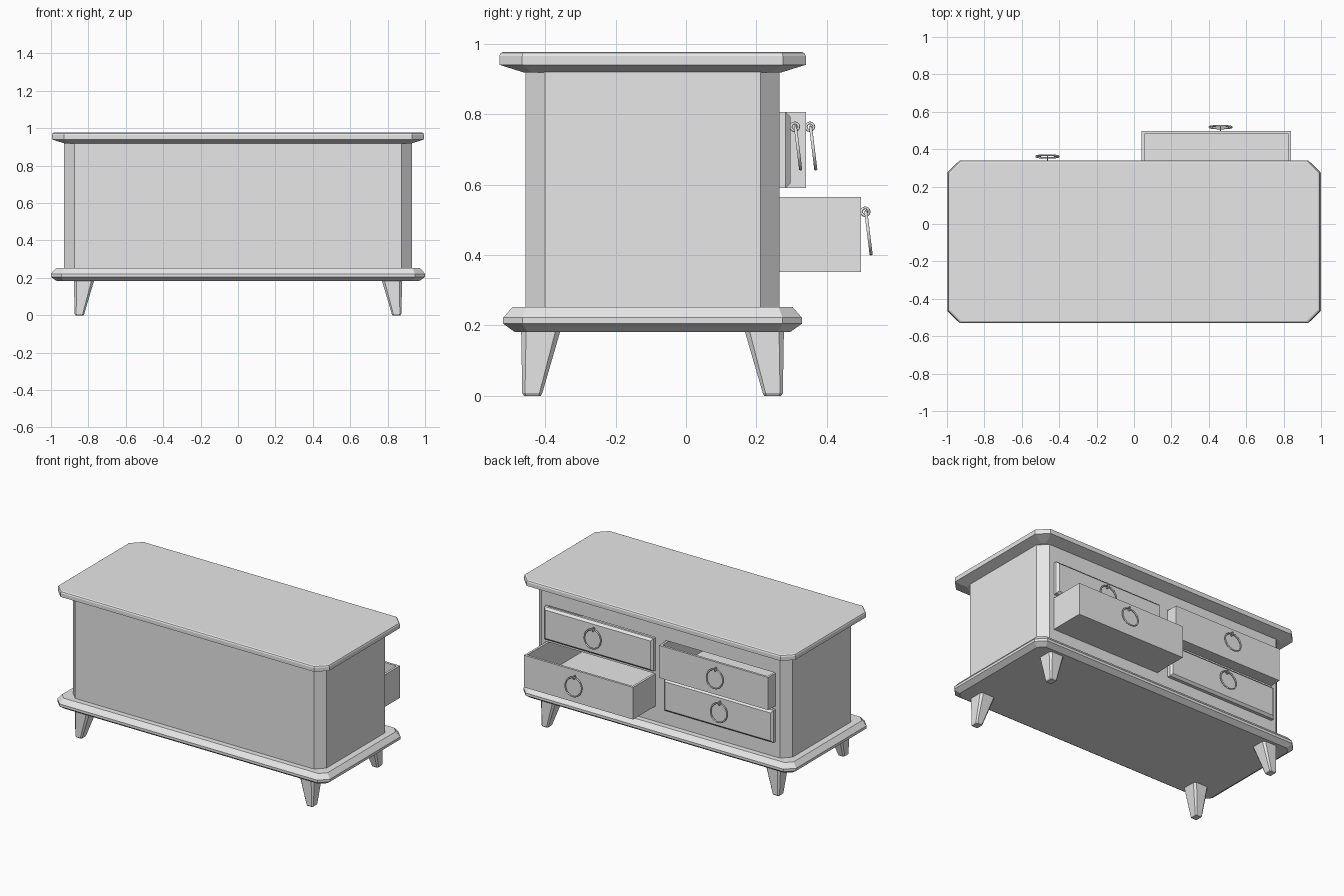
import bpy, bmesh, math
from mathutils import Matrix, Vector

if "Cube" in bpy.data.objects:
    bpy.data.objects.remove(bpy.data.objects["Cube"])

grey = bpy.data.materials.new("plain_grey")
grey.use_nodes = True
grey.diffuse_color = (0.8, 0.8, 0.8, 1)
grey.node_tree.nodes["Principled BSDF"].inputs["Base Color"].default_value = (0.8, 0.8, 0.8, 1)

CY = -0.095      # centre line of the cabinet in y


def finish(name, bm):
    bmesh.ops.recalc_face_normals(bm, faces=bm.faces)
    mesh = bpy.data.meshes.new(name)
    bm.to_mesh(mesh)
    bm.free()
    mesh.materials.append(grey)
    obj = bpy.data.objects.new(name, mesh)
    bpy.context.collection.objects.link(obj)
    return obj


def outline(x0, x1, y0, y1, c=0):
    """Rectangle, with its corners cut off by c."""
    if c <= 0:
        return [(x0, y0), (x1, y0), (x1, y1), (x0, y1)]
    return [(x0 + c, y0), (x1 - c, y0), (x1, y0 + c), (x1, y1 - c),
            (x1 - c, y1), (x0 + c, y1), (x0, y1 - c), (x0, y0 + c)]


def loft(name, rings):
    """Skin a stack of (z, outline) rings and cap both ends."""
    bm = bmesh.new()
    loops = [[bm.verts.new((x, y, z)) for x, y in pts] for z, pts in rings]
    n = len(loops[0])
    for a, b in zip(loops, loops[1:]):
        for i in range(n):
            j = (i + 1) % n
            bm.faces.new((a[i], a[j], b[j], b[i]))
    bm.faces.new(loops[0])
    bm.faces.new(loops[-1])
    return finish(name, bm)


def moulding(name, hx, hy, corner, profile):
    """Cut-corner slab whose edge follows (z, inset) steps."""
    loft(name, [(z, outline(-hx + d, hx - d, CY - hy + d, CY + hy - d,
                            corner - 0.586 * d)) for z, d in profile])


def torus(name, centre, major, minor, rotation, segments, sides):
    bm = bmesh.new()
    rings = []
    for i in range(segments):
        a = math.tau * i / segments
        ring = []
        for j in range(sides):
            b = math.tau * j / sides
            r = major + minor * math.cos(b)
            p = Vector((r * math.cos(a), r * math.sin(a), minor * math.sin(b)))
            ring.append(bm.verts.new(rotation @ p + Vector(centre)))
        rings.append(ring)
    for i in range(segments):
        a, b = rings[i], rings[(i + 1) % segments]
        for j in range(sides):
            k = (j + 1) % sides
            bm.faces.new((a[j], b[j], b[k], a[k]))
    obj = finish(name, bm)
    for face in obj.data.polygons:
        face.use_smooth = True


# top and base boards
moulding("top_board", 0.995, 0.435, 0.065,
         [(0.918, 0.07), (0.94, 0), (0.965, 0), (0.973, 0.004), (0.977, 0.012)])
moulding("base_board", 1.0, 0.424, 0.055,
         [(0.182, 0.032), (0.205, 0), (0.222, 0), (0.253, 0.027)])

# cabinet body, with four drawer slots cut into it
body = loft("cabinet_body", [(z, outline(-0.93, 0.93, CY - 0.361, CY + 0.361, 0.055))
                             for z in (0.25, 0.92)])
LEVELS = {"lower": (0.352, 0.565), "upper": (0.59, 0.806)}
GAP = 0.003
for side in (-1, 1):
    for z0, z1 in LEVELS.values():
        xa, xb = sorted((side * (0.04 - GAP), side * (0.84 + GAP)))
        cutter = loft("slot_cutter", [(z, outline(xa, xb, -0.40, 0.35))
                                      for z in (z0 - GAP, z1 + GAP)])
        cutter.hide_render = True
        cut = body.modifiers.new("slot", 'BOOLEAN')
        cut.object = cutter
        cut.operation = 'DIFFERENCE'
        cut.solver = 'EXACT'
        bpy.context.view_layer.objects.active = body
        bpy.ops.object.modifier_apply(modifier=cut.name)
        bpy.data.objects.remove(cutter)

# tapered legs
for sx, sname in ((-1, "right"), (1, "left")):
    for sy, yname in ((-1, "front"), (1, "back")):
        rings = []
        for z, x0, x1, y0, y1, c in ((0.0, 0.826, 0.868, 0.317, 0.365, 0.006),
                                     (0.008, 0.822, 0.873, 0.313, 0.37, 0.008),
                                     (0.19, 0.768, 0.878, 0.26, 0.373, 0.014)):
            xs = sorted((sx * x0, sx * x1))
            ys = sorted((CY + sy * y0, CY + sy * y1))
            rings.append((z, outline(*xs, *ys, c)))
        loft(f"{yname}_{sname}_leg", rings)


# drawers with ring pulls
def drawer(name, side, level, front, closed):
    z0, z1 = LEVELS[level]
    xa, xb = sorted((side * 0.04, side * 0.84))
    t = 0.015
    edge = 0.283 if closed else front
    outer = outline(xa, xb, edge - 0.65, edge)
    inner = outline(xa + t, xb - t, edge - 0.65 + t, edge - t)
    loft(name + "_box", [(z0, outer), (z1, outer), (z1, inner), (z0 + t, inner)])
    if closed:
        # raised panel with sloping edges
        bm = bmesh.new()
        bmesh.ops.create_cube(bm, size=1)
        for v in bm.verts:
            s = 0.014 if v.co.y > 0 else 0
            v.co = Vector(((xa + xb) / 2 + v.co.x * (xb - xa - 2 * s),
                           front if v.co.y > 0 else edge,
                           (z0 + z1) / 2 + v.co.z * (z1 - z0 - 2 * s)))
        finish(name + "_panel", bm)
    x, z = side * 0.463, z1 - 0.042
    torus(name + "_eyelet", (x, front + 0.012, z), 0.011, 0.004,
          Matrix.Rotation(math.pi / 2, 3, 'Y'), 12, 6)
    tilt = math.radians(7)
    torus(name + "_ring", (x, front + 0.021, z - 0.06), 0.06, 0.005,
          Matrix.Rotation(math.pi / 2 + tilt, 3, 'X'), 24, 6)


drawer("upper_left_drawer", 1, "upper", 0.297, True)
drawer("lower_left_drawer", 1, "lower", 0.497, False)
drawer("upper_right_drawer", -1, "upper", 0.34, False)
drawer("lower_right_drawer", -1, "lower", 0.297, True)
